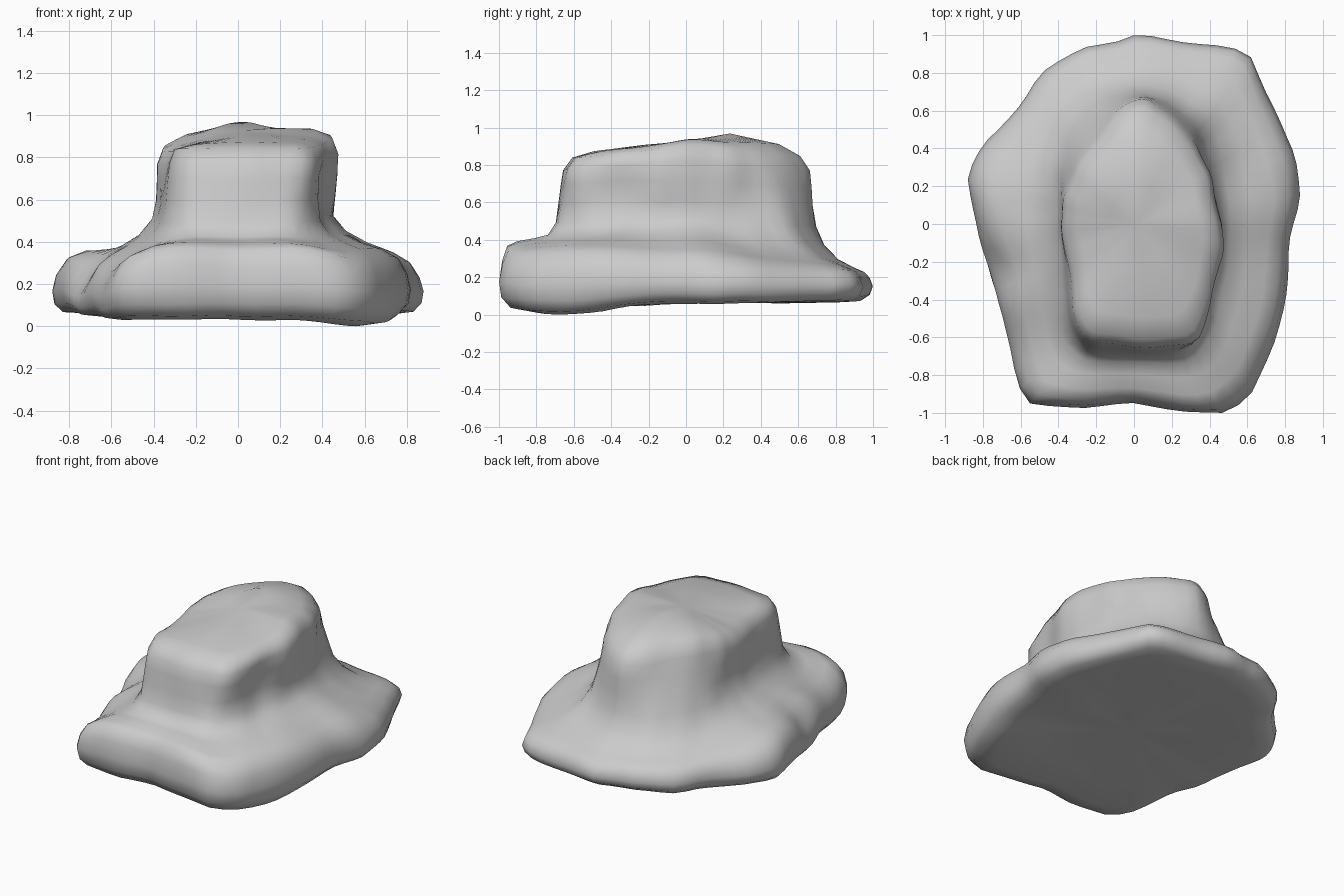
import bpy
import bmesh
import math
from mathutils import Vector, noise

default = bpy.data.objects.get("Cube")
if default:
    bpy.data.objects.remove(default, do_unlink=True)

# Outlines seen from above, counter-clockwise
SKIRT = [(.88, .13), (.85, .36), (.74, .6), (.66, .75), (.64, .86), (.59, .92), (.3, .95),
         (.02, 1.01), (-.1, .95), (-.27, .93), (-.49, .8), (-.58, .64), (-.78, .43),
         (-.89, .26), (-.83, 0), (-.79, -.25), (-.7, -.45), (-.65, -.75), (-.58, -.95),
         (-.25, -.97), (0, -.94), (.25, -.99), (.49, -1), (.63, -.89), (.73, -.65),
         (.8, -.4), (.82, -.1)]
NECK = [(.45, 0), (.42, .2), (.42, .35), (.34, .55), (.17, .66), (0, .69), (-.2, .65),
        (-.33, .5), (-.4, .3), (-.4, 0), (-.37, -.3), (-.35, -.55), (-.27, -.67),
        (.05, -.7), (.28, -.68), (.39, -.5), (.43, -.25)]
CROWN = [(.47, 0), (.43, .15), (.42, .27), (.34, .42), (.2, .58), (.04, .68), (-.09, .62),
         (-.2, .46), (-.31, .32), (-.38, .15), (-.38, -.05), (-.34, -.3), (-.33, -.5),
         (-.25, -.63), (.1, -.66), (.34, -.64), (.43, -.42), (.49, -.15)]
OUTLINES = (CROWN, NECK, SKIRT)

# Rings from the underside to the top:
# place between the outlines (0 crown, 1 neck, 2 skirt), scale, height at front, middle, back
RINGS = [(2, .3, .07, .08, .09), (2, .6, .06, .08, .09), (2, .85, .04, .07, .09),
         (2, .95, .06, .08, .09), (2, .995, .12, .12, .12), (2, 1.01, .21, .18, .17),
         (2, .99, .32, .25, .22), (1.88, 1, .40, .32, .25), (1.7, 1, .42, .36, .27),
         (1.4, 1, .43, .40, .31), (1.15, 1, .44, .46, .39), (1, 1, .51, .53, .48),
         (.6, 1, .62, .62, .6), (.2, 1, .72, .74, .7), (0, 1, .79, .84, .79),
         (0, .93, .855, .92, .86), (0, .78, .87, .94, .91), (0, .35, .88, .95, .97)]

# Local swells and hollows: centre, radius, push
LUMPS = [((-.74, -.25, .3), .14, (.05, 0, -.06)), ((-.66, -.68, .42), .24, (.02, 0, -.11)),
         ((.57, -.88, .4), .22, (0, 0, -.05)), ((.62, -.64, 0), .25, (0, 0, -.04)),
         ((.45, -.35, .68), .15, (-.05, 0, 0)), ((.43, .33, .65), .13, (-.04, 0, 0)),
         ((-.35, 0, .9), .2, (0, 0, -.05)), ((-.25, -.25, .9), .22, (0, 0, -.04)),
         ((.3, .15, .95), .2, (0, 0, .015)), ((0, -.9, .42), .14, (0, 0, -.02)),
         ((.68, .1, .36), .22, (0, 0, .02)), ((-.78, .13, .32), .18, (0, 0, .04)),
         ((-.53, .1, .42), .13, (0, 0, -.04)), ((.02, .28, .95), .18, (0, 0, .035))]
SEGMENTS = 72


def cross(a, b):
    return a[0] * b[1] - a[1] * b[0]


def radius(outline, d):
    """Distance from the middle to the outline along direction d."""
    for p, q in zip(outline, outline[1:] + outline[:1]):
        if cross(p, d) >= 0 and cross(d, q) > 0:
            edge = (q[0] - p[0], q[1] - p[1])
            return cross(p, q) / cross(d, edge)
    return 0.5


def weather(co):
    """Push a point by the local lumps and a gentle rocky unevenness."""
    moved = co.copy()
    for centre, size, push in LUMPS:
        fall = math.exp(-((co - Vector(centre)).length / size) ** 2)
        moved += Vector(push) * fall
    return moved + noise.noise_vector(co * 5) * 0.012


# Loft the rings into one closed body
bm = bmesh.new()
loops = []
for place, scale, front, middle, back in RINGS:
    inner = min(int(place), 1)
    share = place - inner
    reach = .68 + max(0, place - 1) * .32
    loop = []
    for i in range(SEGMENTS):
        a = math.tau * i / SEGMENTS
        d = (math.cos(a), math.sin(a))
        r = scale * ((1 - share) * radius(OUTLINES[inner], d)
                     + share * radius(OUTLINES[inner + 1], d))
        f = max(-1, min(1, r * d[1] / reach))
        z = middle + abs(f) * ((back if f > 0 else front) - middle)
        loop.append(bm.verts.new(weather(Vector((r * d[0], r * d[1], z)))))
    loops.append(loop)

for low, high in zip(loops, loops[1:]):
    for i in range(SEGMENTS):
        j = (i + 1) % SEGMENTS
        bm.faces.new((low[i], low[j], high[j], high[i]))

# Close the underside and the top with fans
for loop, flip in ((loops[0], True), (loops[-1], False)):
    hub = bm.verts.new(sum((v.co for v in loop), Vector()) / SEGMENTS)
    for i in range(SEGMENTS):
        a, b = loop[i], loop[(i + 1) % SEGMENTS]
        bm.faces.new((b, a, hub) if flip else (a, b, hub))

# Soften the outline corners and rest the rock on the ground
bmesh.ops.smooth_vert(bm, verts=bm.verts, factor=0.4,
                      use_axis_x=True, use_axis_y=True, use_axis_z=True)
ground = min(v.co.z for v in bm.verts)
bmesh.ops.translate(bm, verts=bm.verts, vec=(0, 0, -ground))
bmesh.ops.recalc_face_normals(bm, faces=bm.faces)

mesh = bpy.data.meshes.new("rock")
bm.to_mesh(mesh)
bm.free()
rock = bpy.data.objects.new("rock", mesh)
bpy.context.collection.objects.link(rock)

# Plain grey stone
stone = bpy.data.materials.new("grey stone")
stone.use_nodes = True
grey = (.6, .6, .6, 1)
stone.diffuse_color = grey
stone.node_tree.nodes["Principled BSDF"].inputs["Base Color"].default_value = grey
mesh.materials.append(stone)

bpy.context.view_layer.objects.active = rock
rock.select_set(True)
bpy.ops.object.shade_smooth()
